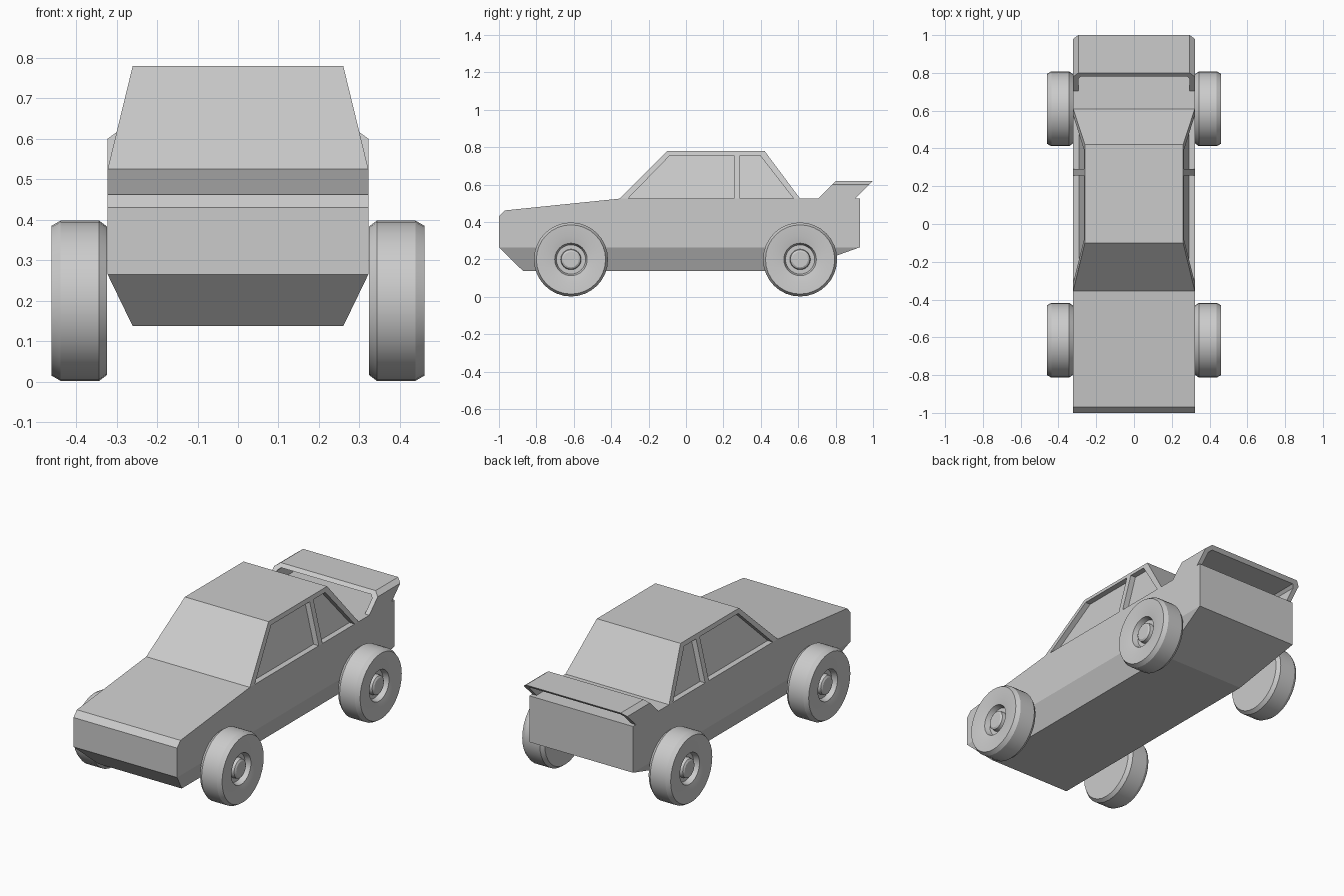
import bpy, bmesh, math
from mathutils import Vector

if "Cube" in bpy.data.objects:
    bpy.data.objects.remove(bpy.data.objects["Cube"], do_unlink=True)

grey = bpy.data.materials.new("plain_grey")
grey.use_nodes = True
grey.diffuse_color = (0.6, 0.6, 0.6, 1)
grey.node_tree.nodes["Principled BSDF"].inputs["Base Color"].default_value = grey.diffuse_color

HALF = 0.322      # half width of the body
BELT = 0.525      # height of the belt line
ROOF = 0.78
ROOF_HALF = 0.26


def finish(name, bm):
    bmesh.ops.recalc_face_normals(bm, faces=bm.faces)
    mesh = bpy.data.meshes.new(name)
    bm.to_mesh(mesh)
    bm.free()
    mesh.materials.append(grey)
    obj = bpy.data.objects.new(name, mesh)
    bpy.context.collection.objects.link(obj)
    return obj


def hull(name, points):
    """Convex solid around the points, with flat areas merged."""
    bm = bmesh.new()
    verts = [bm.verts.new(p) for p in points]
    bmesh.ops.convex_hull(bm, input=verts)
    bmesh.ops.dissolve_limit(bm, angle_limit=0.01, verts=bm.verts, edges=bm.edges)
    return finish(name, bm)


def both_sides(x, outline):
    return [(s * x, y, z) for s in (-1, 1) for y, z in outline]


# Body: wedge side profile with a narrower belly
side = [(-1, 0.265), (-1, 0.43), (-0.97, 0.462), (-0.355, BELT), (0.93, BELT), (0.93, 0.265)]
belly = [(-0.87, 0.137), (0.57, 0.137)]
hull("body", both_sides(HALF, side) + both_sides(ROOF_HALF, belly))

# Cabin tapering to the roof
cabin = hull("cabin", both_sides(HALF, [(-0.355, BELT), (0.61, BELT)])
             + both_sides(ROOF_HALF, [(-0.1, ROOF), (0.42, ROOF)]))


def wall_x(z):
    return HALF - (z - BELT) * (HALF - ROOF_HALF) / (ROOF - BELT)


# Recessed side windows
windows = {
    "front": [(-0.335, 0.5), (-0.085, 0.757), (0.257, 0.757), (0.257, 0.5)],
    "rear": [(0.29, 0.5), (0.29, 0.757), (0.395, 0.757), (0.595, 0.5)],
}
for label, outline in windows.items():
    for s in (-1, 1):
        points = [(s * (wall_x(z) + d), y, z) for d in (-0.032, 0.1) for y, z in outline]
        cutter = hull(label + "_window_cutter", points)
        cutter.hide_render = True
        mod = cabin.modifiers.new("window", "BOOLEAN")
        mod.operation = "DIFFERENCE"
        mod.solver = "EXACT"
        mod.object = cutter
        bpy.context.view_layer.objects.active = cabin
        bpy.ops.object.modifier_apply(modifier=mod.name)
        bpy.data.objects.remove(cutter, do_unlink=True)

# Rear spoiler: an arch section swept backwards and leaning to the rear
half_arch = [(HALF, BELT), (HALF, 0.6), (0.295, 0.62)]
half_inner = [(0.295, BELT), (0.295, 0.588), (0.28, 0.602)]
outer = half_arch + [(-x, z) for x, z in reversed(half_arch)]
inner = half_inner + [(-x, z) for x, z in reversed(half_inner)]
bm = bmesh.new()
rows = []
for y0 in (0.705, 0.905):
    for section in (outer, inner):
        rows.append([bm.verts.new((x, y0 + (z - BELT), z)) for x, z in section])
front_out, front_in, back_out, back_in = rows
for a, b in ((front_out, back_out), (front_in, back_in), (front_out, front_in), (back_out, back_in)):
    for i in range(len(a) - 1):
        bm.faces.new((a[i], a[i + 1], b[i + 1], b[i]))
for i in (0, -1):
    bm.faces.new((front_out[i], back_out[i], back_in[i], front_in[i]))
finish("rear_spoiler", bm)

# Wheels: lathed tyre, rim and hub in one profile of (x, radius)
profile = [(0.323, 0), (0.323, 0.183), (0.343, 0.198), (0.438, 0.198), (0.461, 0.185),
           (0.458, 0.125), (0.45, 0.087), (0.42, 0.078), (0.42, 0.055),
           (0.443, 0.052), (0.449, 0.042), (0.449, 0)]


def wheel(name, s, y):
    bm = bmesh.new()
    verts = [bm.verts.new((s * x, 0, r)) for x, r in profile]
    edges = [bm.edges.new(pair) for pair in zip(verts, verts[1:])]
    bmesh.ops.spin(bm, geom=verts + edges, cent=(0, 0, 0), axis=(1, 0, 0),
                   angle=math.tau, steps=32, use_duplicate=False)
    bmesh.ops.remove_doubles(bm, verts=bm.verts, dist=0.0005)
    obj = finish(name, bm)
    obj.location = Vector((0, y, 0.2))
    bpy.ops.object.select_all(action="DESELECT")
    obj.select_set(True)
    bpy.context.view_layer.objects.active = obj
    bpy.ops.object.shade_smooth_by_angle(angle=math.radians(25))


for end, y in (("front", -0.615), ("rear", 0.61)):
    for label, s in (("left", 1), ("right", -1)):
        wheel(f"{end}_{label}_wheel", s, y)
